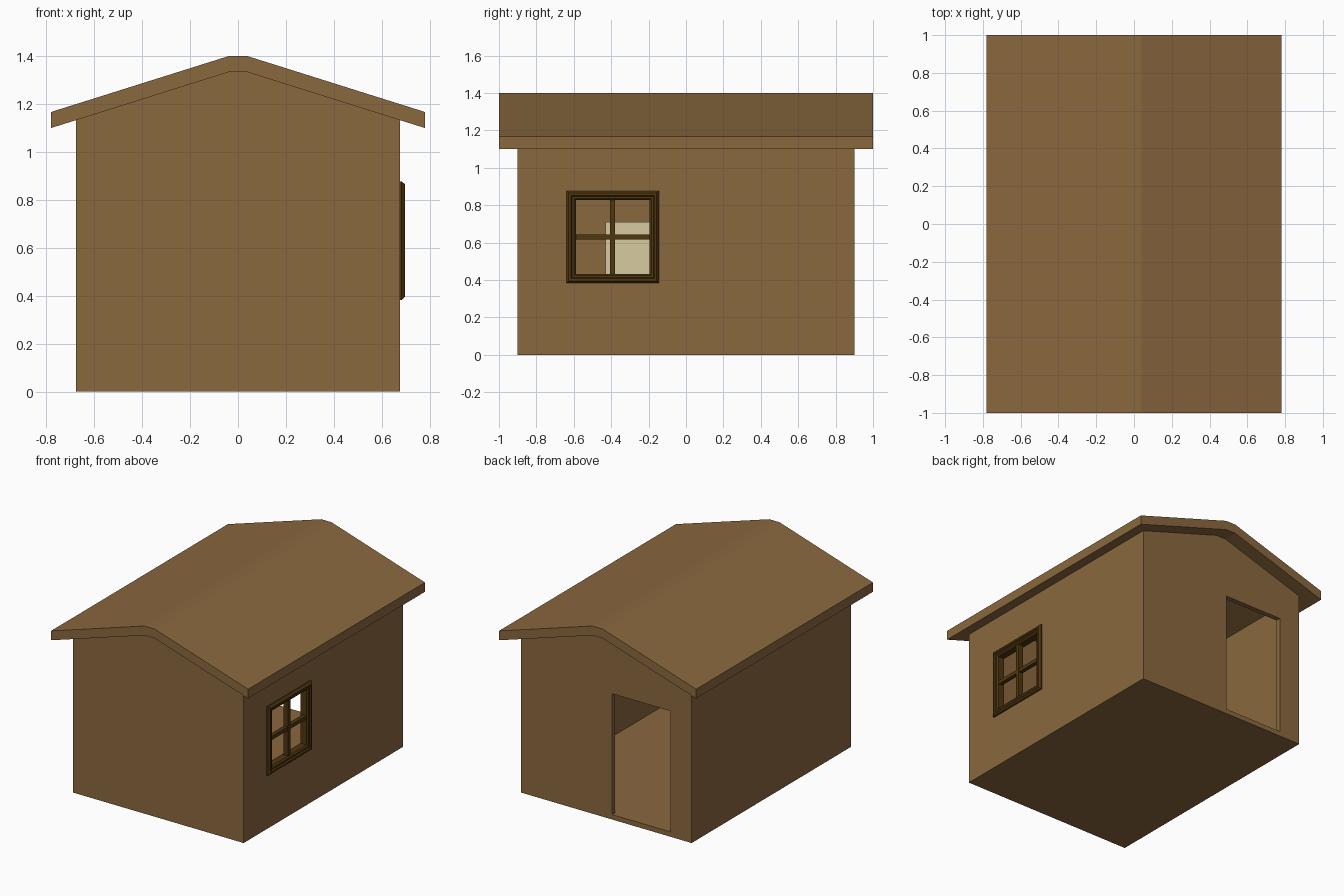
import bpy
import bmesh

cube = bpy.data.objects.get("Cube")
if cube:
    bpy.data.objects.remove(cube, do_unlink=True)


def srgb(hex_code):
    chans = [int(hex_code[i:i + 2], 16) / 255 for i in (0, 2, 4)]
    return [c / 12.92 if c < 0.04 else ((c + 0.055) / 1.055) ** 2.4 for c in chans] + [1]


def material(name, hex_code):
    mat = bpy.data.materials.new(name)
    mat.use_nodes = True
    mat.diffuse_color = srgb(hex_code)
    bsdf = mat.node_tree.nodes["Principled BSDF"]
    bsdf.inputs["Base Color"].default_value = srgb(hex_code)
    bsdf.inputs["Roughness"].default_value = 0.9
    return mat


wood = material("warm brown wood", "8A683E")
dark_wood = material("dark brown wood", "50360F")
cream = material("cream", "D8CBA1")


def finish(bm, name, mat):
    bmesh.ops.recalc_face_normals(bm, faces=bm.faces)
    mesh = bpy.data.meshes.new(name)
    bm.to_mesh(mesh)
    bm.free()
    mesh.materials.append(mat)
    obj = bpy.data.objects.new(name, mesh)
    bpy.context.collection.objects.link(obj)
    return obj


def loft(name, loops, mat, closed=False):
    """Join equal-sized loops of points; cap the ends, or close into a ring."""
    bm = bmesh.new()
    rings = [[bm.verts.new(p) for p in loop] for loop in loops]
    pairs = list(zip(rings, rings[1:]))
    if closed:
        pairs.append((rings[-1], rings[0]))
    else:
        bm.faces.new(rings[0])
        bm.faces.new(rings[-1])
    for a, b in pairs:
        for i in range(len(a)):
            j = (i + 1) % len(a)
            bm.faces.new((a[i], a[j], b[j], b[i]))
    return finish(bm, name, mat)


def prism(name, half, depth, mat):
    """Extrude a mirrored x-z profile along y."""
    profile = half + [(-x, z) for x, z in reversed(half)]
    return loft(name, [[(x, y, z) for x, z in profile] for y in (-depth, depth)], mat)


def box(name, x, y, z, mat):
    return loft(name, [[(x[0], y[0], h), (x[1], y[0], h), (x[1], y[1], h), (x[0], y[1], h)]
                       for h in z], mat)


# House dimensions
W, D, T = 0.675, 0.90, 0.035
EAVE, EAVE_Z, RIDGE, RIDGE_Z, ROOF_T = 0.78, 1.10, 0.04, 1.333, 0.067
slope = (RIDGE_Z - EAVE_Z) / (EAVE - RIDGE)


def underside(x):
    return EAVE_Z + (EAVE - x) * slope


# Walls with hollow room, back doorway and side window opening
walls = prism("walls", [(W, 0), (W, underside(W)), (RIDGE, RIDGE_Z)], D, wood)
inner = W - T
room = prism("room_cutter", [(inner, T), (inner, underside(inner) - T), (RIDGE, RIDGE_Z - T)],
             D - T, wood)
WY, WZ, WH = -0.392, 0.63, 0.247
door = box("door_cutter", (-0.508, -0.045), (0.8, 1.0), (T, 0.90), wood)
hole = box("window_cutter", (0.5, 0.8), (WY - 0.22, WY + 0.22), (WZ - 0.22, WZ + 0.22), wood)
bpy.context.view_layer.objects.active = walls
for cutter in (room, door, hole):
    mod = walls.modifiers.new(cutter.name, "BOOLEAN")
    mod.operation = "DIFFERENCE"
    mod.solver = "EXACT"
    mod.object = cutter
    bpy.ops.object.modifier_apply(modifier=mod.name)
    bpy.data.objects.remove(cutter, do_unlink=True)

# Overhanging roof with a blunt ridge
prism("roof", [(RIDGE, RIDGE_Z), (EAVE, EAVE_Z), (EAVE, EAVE_Z + ROOF_T),
               (RIDGE, RIDGE_Z + ROOF_T)], 1.0, wood)

# Moulded window frame: (inset from the outer edge, x) around the section
section = [(0, 0.67), (0, 0.683), (0.012, 0.697), (0.024, 0.697), (0.03, 0.688),
           (0.04, 0.688), (0.05, 0.678), (0.05, 0.63), (0, 0.63)]
frame = []
for inset, x in section:
    r = WH - inset
    frame.append([(x, WY + sy * r, WZ + sz * r)
                  for sy, sz in ((-1, -1), (1, -1), (1, 1), (-1, 1))])
loft("window_frame", frame, dark_wood, closed=True)

# Crossed glazing bars
BAR, REACH = 0.013, 0.2
box("window_bar_upright", (0.645, 0.68), (WY - BAR, WY + BAR), (WZ - REACH, WZ + REACH), dark_wood)
box("window_bar_level", (0.648, 0.677), (WY - REACH, WY + REACH), (WZ - BAR, WZ + BAR), dark_wood)

# Pale cabinet against the inside wall
box("cabinet", (-inner, -0.42), (-0.43, 0.0), (T, 0.71), cream)
